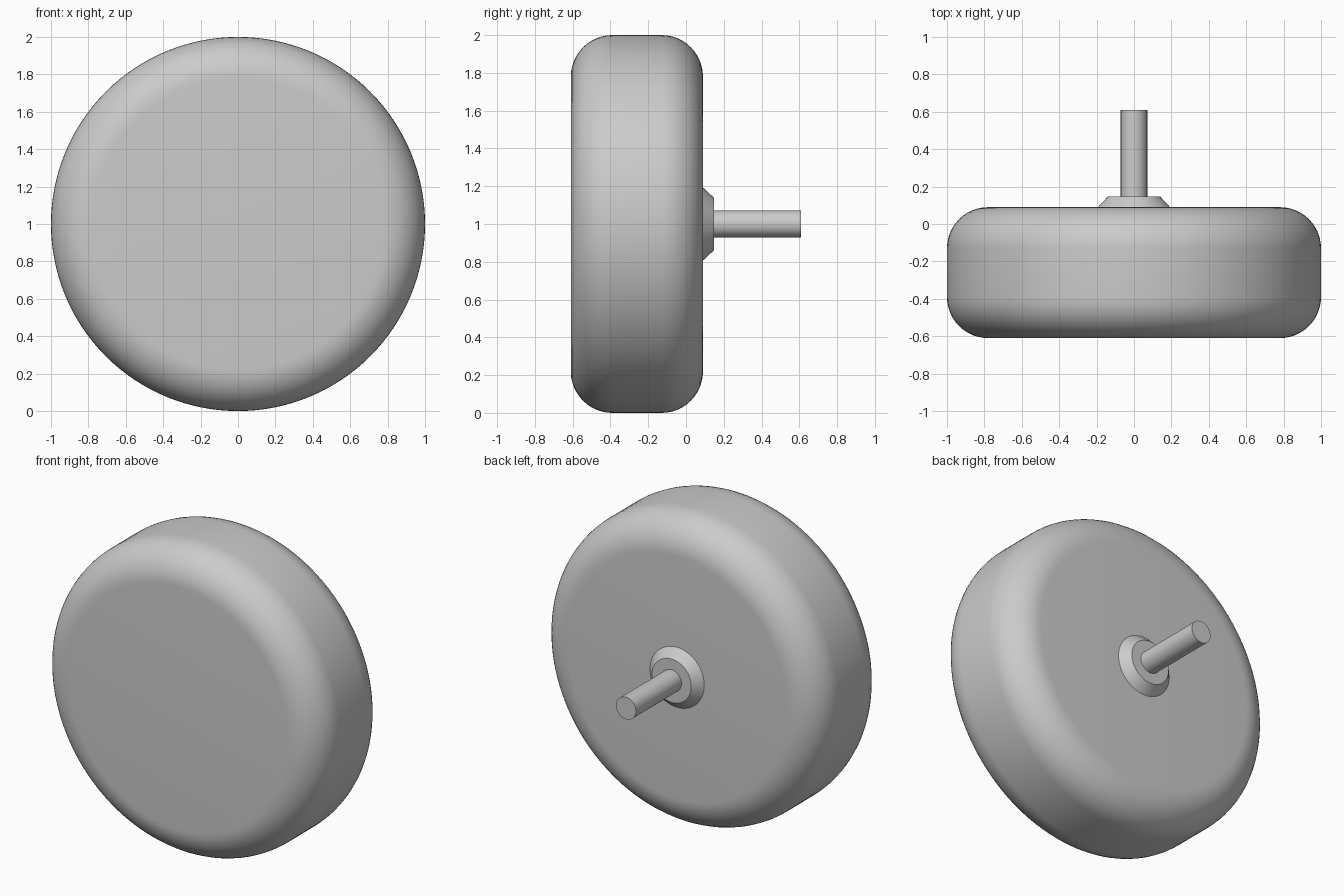
import bpy
import math

default = bpy.data.objects.get("Cube")
if default:
    bpy.data.objects.remove(default, do_unlink=True)

AXIS_HEIGHT = 1.0

grey = bpy.data.materials.new("plain_grey")
grey.use_nodes = True
grey.diffuse_color = (0.6, 0.6, 0.6, 1)
grey.node_tree.nodes["Principled BSDF"].inputs["Base Color"].default_value = grey.diffuse_color


def turned_part(name, y_front, y_back, r_front, r_back, sides, rounding=0):
    """Round part on the wheel axis, running from y_front to y_back."""
    bpy.ops.mesh.primitive_cone_add(
        vertices=sides, radius1=r_front, radius2=r_back, depth=y_back - y_front,
        location=(0, (y_front + y_back) / 2, AXIS_HEIGHT),
        rotation=(-math.pi / 2, 0, 0))
    part = bpy.context.object
    part.name = name
    part.data.materials.append(grey)
    if rounding:
        bevel = part.modifiers.new("rounded_rims", 'BEVEL')
        bevel.width = rounding
        bevel.segments = 12
        bevel.limit_method = 'ANGLE'
        bevel.angle_limit = math.radians(60)
        bpy.ops.object.modifier_apply(modifier=bevel.name)
    bpy.ops.object.shade_smooth_by_angle(angle=math.radians(30))
    return part


# Wide wheel with rounded rims
turned_part("wheel", -0.61, 0.09, 1.0, 1.0, 128, rounding=0.22)
# Tapered collar on the back face
turned_part("collar", 0.09, 0.147, 0.193, 0.14, 64)
# Axle pointing backwards
turned_part("axle", 0.147, 0.61, 0.071, 0.071, 48)
